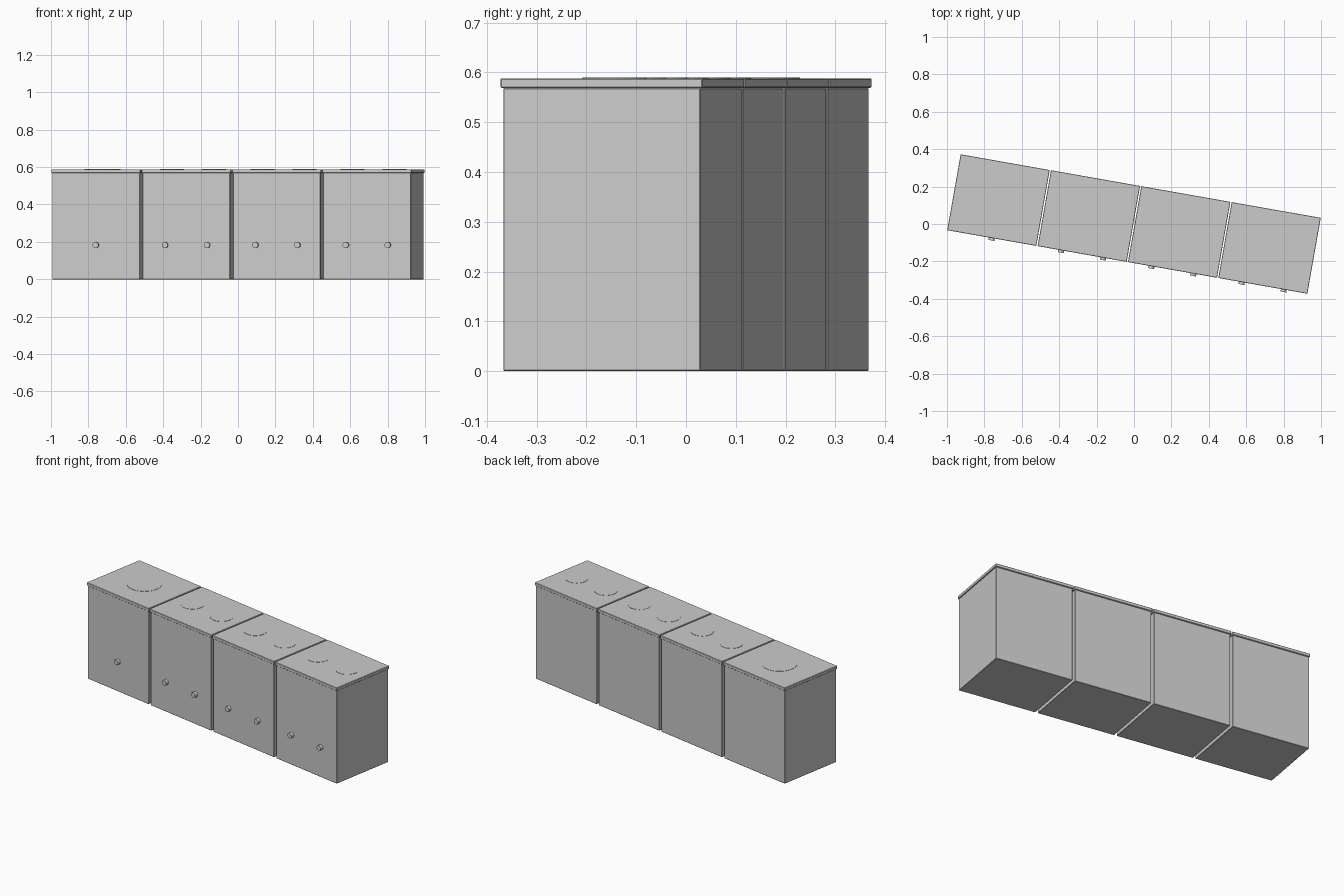
import bpy, bmesh, math
from mathutils import Matrix, Vector

cube = bpy.data.objects.get("Cube")
if cube:
    bpy.data.objects.remove(cube, do_unlink=True)

grey = bpy.data.materials.new("light_grey")
grey.use_nodes = True
grey.diffuse_color = (0.6, 0.6, 0.6, 1)
grey.node_tree.nodes["Principled BSDF"].inputs["Base Color"].default_value = (0.6, 0.6, 0.6, 1)

TURN = Matrix.Rotation(math.radians(-10), 4, 'Z')   # the whole row is turned
PITCH = 0.4905                                      # spacing of the cabinets
LID_W, LID_D = 0.4835, 0.412
BODY_W, BODY_D = 0.4745, 0.402
BODY_H, TOP = 0.569, 0.588


def finish(name, bm, centre):
    mesh = bpy.data.meshes.new(name)
    bm.to_mesh(mesh)
    bm.free()
    mesh.materials.append(grey)
    ob = bpy.data.objects.new(name, mesh)
    ob.matrix_world = TURN @ Matrix.Translation(Vector(centre))
    bpy.context.collection.objects.link(ob)
    return ob


def box(name, size, centre, bevel):
    bm = bmesh.new()
    bmesh.ops.create_cube(bm, size=1)
    bmesh.ops.scale(bm, vec=size, verts=bm.verts)
    bmesh.ops.bevel(bm, geom=bm.edges[:], offset=bevel, segments=1, affect='EDGES')
    return finish(name, bm, centre)


def cylinder(name, radius, depth, centre, sides, facing_front=False):
    bm = bmesh.new()
    bmesh.ops.create_cone(bm, cap_ends=True, segments=sides, radius1=radius,
                          radius2=radius, depth=depth)
    if facing_front:
        bmesh.ops.rotate(bm, verts=bm.verts, matrix=Matrix.Rotation(math.pi / 2, 3, 'X'))
    ob = finish(name, bm, centre)
    bpy.ops.object.select_all(action='DESELECT')
    ob.select_set(True)
    bpy.context.view_layer.objects.active = ob
    bpy.ops.object.shade_smooth_by_angle(angle=math.radians(40))
    return ob


# Four cabinets: the first has one large hob, the others two small hobs each
for i in range(4):
    u = (i - 1.5) * PITCH
    box(f"cabinet_body_{i + 1}", (BODY_W, BODY_D, BODY_H), (u, 0, BODY_H / 2), 0.002)
    box(f"worktop_{i + 1}", (LID_W, LID_D, TOP - BODY_H), (u, 0, (TOP + BODY_H) / 2), 0.002)
    hobs = [(0, 0.097)] if i == 0 else [(-0.114, 0.064), (0.114, 0.064)]
    for j, (du, radius) in enumerate(hobs):
        # Hob plate on the worktop with its control knob on the front
        cylinder(f"hob_plate_{i + 1}_{j + 1}", radius, 0.003, (u + du, 0.004, TOP), 48)
        cylinder(f"control_knob_{i + 1}_{j + 1}", 0.016, 0.024,
                 (u + du, -BODY_D / 2 - 0.006, 0.183), 24, True)
